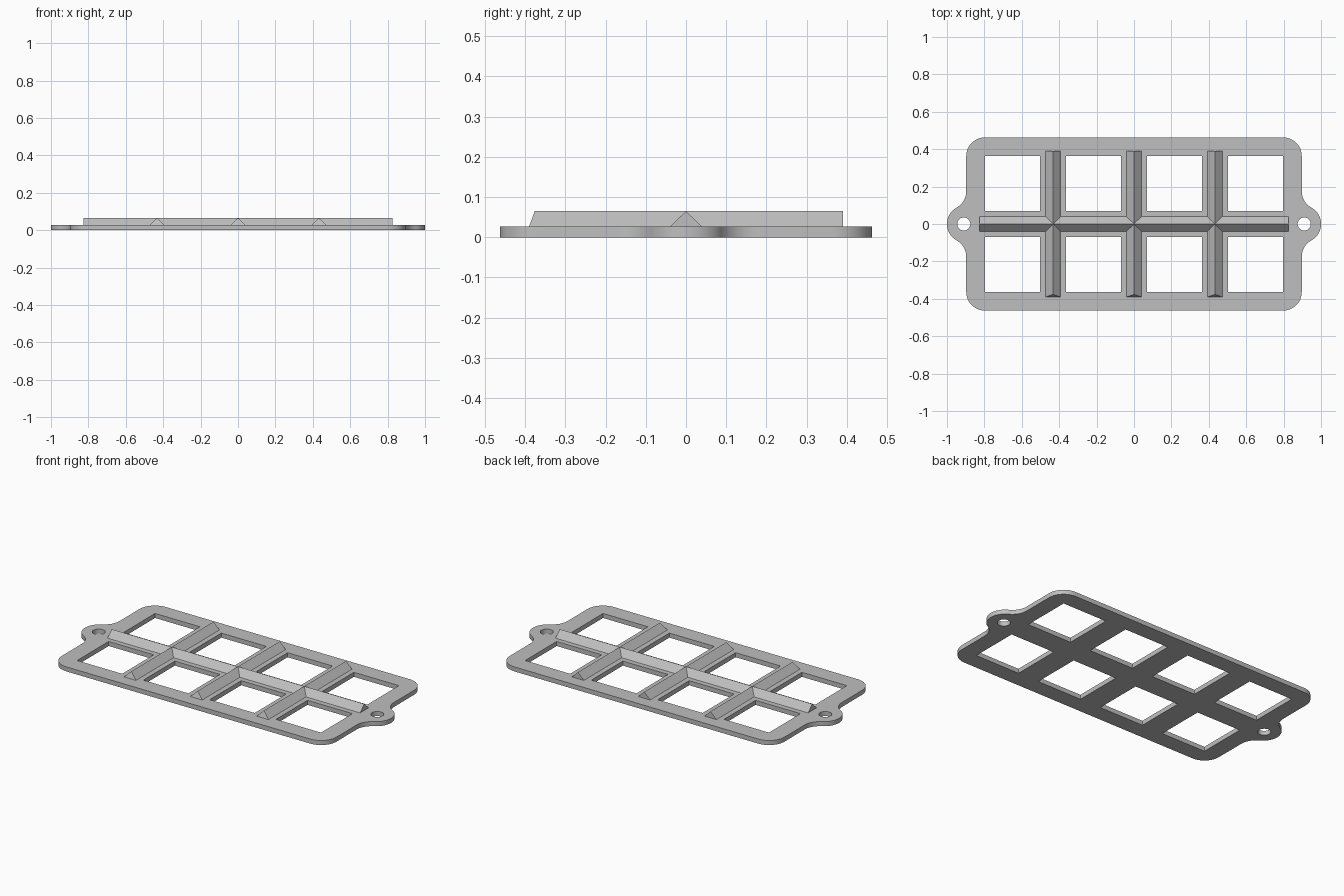
import bpy, bmesh
from math import sin, cos, pi, sqrt, atan2

cube = bpy.data.objects.get("Cube")
if cube:
    bpy.data.objects.remove(cube, do_unlink=True)

THICK, TOP = 0.027, 0.065      # plate thickness, ridge height
HX, HY = 0.897, 0.463          # plate half size
R = 0.1                        # radius of corners, ears and fillets
PITCH, HOLE = 0.433, 0.147     # window spacing and half width

grey = bpy.data.materials.new("plain grey")
grey.use_nodes = True
colour = (0.52, 0.52, 0.52, 1)
grey.diffuse_color = colour
grey.node_tree.nodes["Principled BSDF"].inputs["Base Color"].default_value = colour


def finish(name, bm):
    bmesh.ops.recalc_face_normals(bm, faces=bm.faces)
    mesh = bpy.data.meshes.new(name)
    bm.to_mesh(mesh)
    bm.free()
    mesh.materials.append(grey)
    obj = bpy.data.objects.new(name, mesh)
    bpy.context.collection.objects.link(obj)
    return obj


def arc(cx, cy, r, a0, a1, n=12):
    return [(cx + r * cos(a0 + (a1 - a0) * i / n),
             cy + r * sin(a0 + (a1 - a0) * i / n)) for i in range(n + 1)]


# Outline: quarter of the plate with ear and fillet, mirrored four ways
ear_x = 1 - R
fillet_x = HX + R
fillet_y = sqrt(4 * R * R - (fillet_x - ear_x) ** 2)
join = atan2(fillet_y, fillet_x - ear_x)
quarter = arc(ear_x, 0, R, 0, join)
quarter += arc(fillet_x, fillet_y, R, join - pi, -pi)[1:]
quarter += arc(HX - R, HY - R, R, 0, pi / 2)
half = quarter + [(-x, y) for x, y in reversed(quarter)]
outline = half + [(x, -y) for x, y in reversed(half[1:-1])]

# Openings: eight square windows and two screw holes
loops = [outline]
for col in (-1.5, -0.5, 0.5, 1.5):
    for row in (-0.5, 0.5):
        cx, cy = col * PITCH, row * PITCH
        loops.append([(cx + sx * HOLE, cy + sy * HOLE)
                      for sx, sy in ((-1, -1), (1, -1), (1, 1), (-1, 1))])
for side in (-1, 1):
    loops.append(arc(side * 0.91, 0, 0.035, 0, 2 * pi, 32)[:-1])

# Base plate: fill the loops and extrude
bm = bmesh.new()
edges = []
for loop in loops:
    verts = [bm.verts.new((x, y, 0)) for x, y in loop]
    edges += [bm.edges.new((verts[i - 1], v)) for i, v in enumerate(verts)]
bmesh.ops.triangle_fill(bm, use_beauty=True, edges=edges, normal=(0, 0, 1))
top = bmesh.ops.extrude_face_region(bm, geom=bm.faces[:])["geom"]
bmesh.ops.translate(bm, vec=(0, 0, THICK),
                    verts=[g for g in top if isinstance(g, bmesh.types.BMVert)])
plate = finish("base_plate", bm)
bpy.context.view_layer.objects.active = plate
plate.select_set(True)
bpy.ops.object.shade_smooth_by_angle(angle=pi / 6)


def ridge(name, length, bevel=0.0, w=0.039):
    """Triangular bar along y, with an optional sloped front end."""
    bm = bmesh.new()
    front, back = [[bm.verts.new(p) for p in (
        (-w, y, THICK), (w, y, THICK), (0, y + inset, TOP))]
        for y, inset in ((-length, bevel), (length, 0))]
    bm.faces.new(front)
    bm.faces.new(back)
    for i in range(3):
        bm.faces.new((front[i - 1], front[i], back[i], back[i - 1]))
    return finish(name, bm)


# Ridges: one long divider and three cross dividers
ridge("long_ridge", 0.825).rotation_euler.z = pi / 2
for i, name in enumerate(("right", "middle", "left")):
    ridge(name + "_cross_ridge", 0.39, 0.014).location.x = (i - 1) * PITCH
